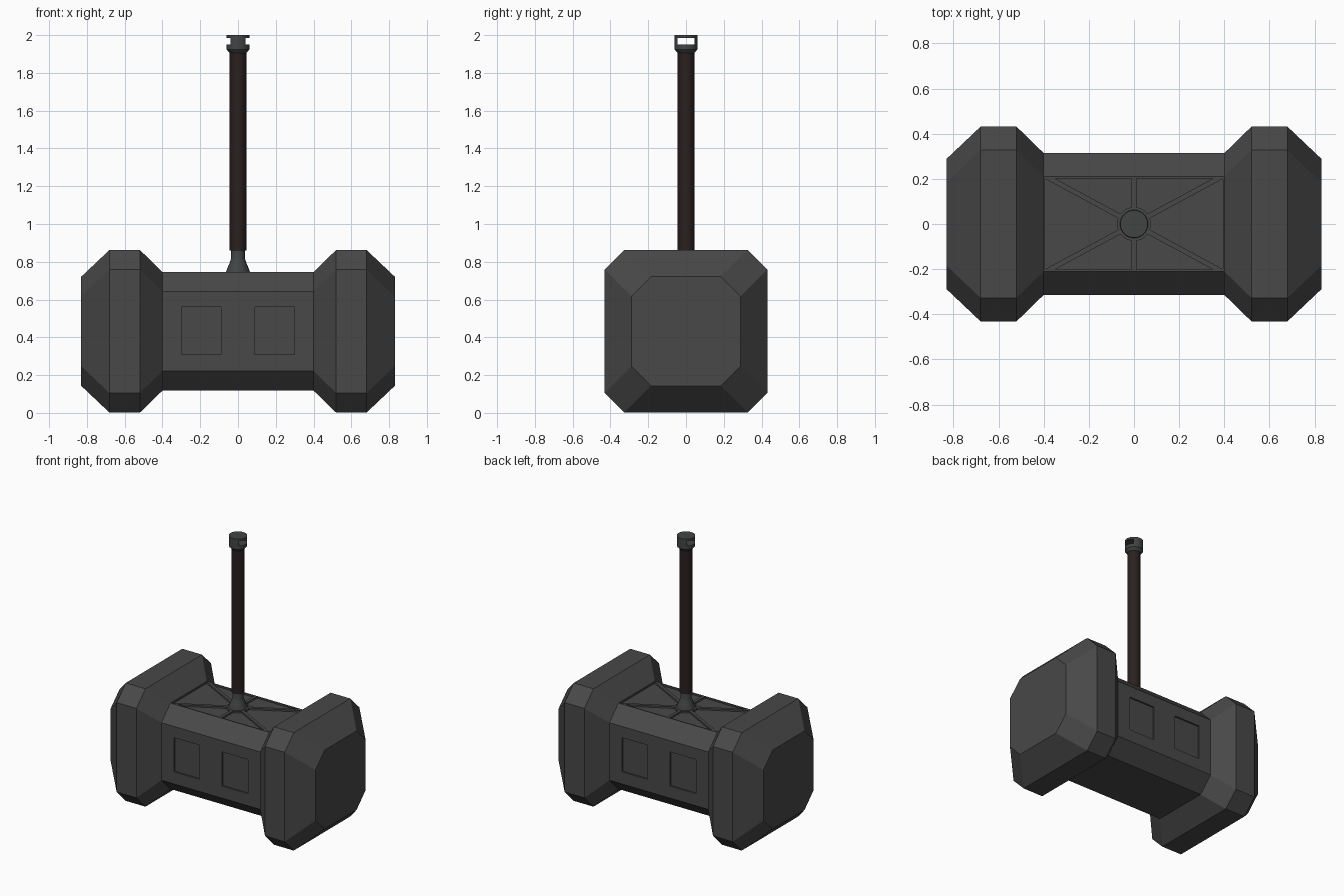
import bpy, bmesh
from math import pi, sin, cos, tan, asin, atan2, radians

cube = bpy.data.objects.get("Cube")
if cube:
    bpy.data.objects.remove(cube, do_unlink=True)


def material(name, color):
    m = bpy.data.materials.new(name)
    m.use_nodes = True
    m.diffuse_color = (*color, 1)
    m.node_tree.nodes["Principled BSDF"].inputs["Base Color"].default_value = (*color, 1)
    return m


stone = material("dark grey iron", (0.065, 0.065, 0.065))
metal = material("cool grey metal", (0.055, 0.06, 0.06))
leather = material("dark brown leather", (0.024, 0.014, 0.014))


def make_object(name, bm, mat=None):
    bmesh.ops.recalc_face_normals(bm, faces=bm.faces)
    mesh = bpy.data.meshes.new(name)
    bm.to_mesh(mesh)
    bm.free()
    obj = bpy.data.objects.new(name, mesh)
    bpy.context.collection.objects.link(obj)
    if mat:
        mesh.materials.append(mat)
    return obj


def activate(obj):
    bpy.ops.object.select_all(action="DESELECT")
    obj.select_set(True)
    bpy.context.view_layer.objects.active = obj


def loft(bm, rings):
    """Skin closed rings of points and cap both ends."""
    rows = [[bm.verts.new(p) for p in ring] for ring in rings]
    n = len(rows[0])
    for a, b in zip(rows, rows[1:]):
        for i in range(n):
            bm.faces.new((a[i], a[(i + 1) % n], b[(i + 1) % n], b[i]))
    bm.faces.new(rows[0][::-1])
    bm.faces.new(rows[-1])


def turned(name, profile, mat, sides=24):
    """Round part from (radius, height) pairs."""
    bm = bmesh.new()
    angles = [2 * pi * i / sides for i in range(sides)]
    loft(bm, [[(r * cos(a), r * sin(a), z) for a in angles] for r, z in profile])
    obj = make_object(name, bm, mat)
    activate(obj)
    bpy.ops.object.shade_smooth_by_angle(angle=radians(25))
    return obj


def cut(target, cutter):
    cutter.hide_render = True
    activate(target)
    mod = target.modifiers.new("cut", "BOOLEAN")
    mod.operation, mod.solver, mod.object = "DIFFERENCE", "EXACT", cutter
    bpy.ops.object.modifier_apply(modifier=mod.name)
    bpy.data.objects.remove(cutter, do_unlink=True)


def add_box(bm, x0, x1, y0, y1, z0, z1):
    loft(bm, [[(x0, y0, z), (x1, y0, z), (x1, y1, z), (x0, y1, z)] for z in (z0, z1)])


# Hammer head: chamfered square sections along x
MID = 0.432


def octagon(x, half, chamfer=0.104):
    f = half - chamfer
    corners = [(half, f), (f, half), (-f, half), (-half, f)]
    corners += [(-y, -z) for y, z in corners]
    return [(x, y, MID + z) for y, z in corners]


half_profile = [(0.40, 0.314), (0.52, 0.431), (0.68, 0.431), (0.83, 0.289)]
stations = [(-x, h) for x, h in reversed(half_profile)] + half_profile
bm = bmesh.new()
loft(bm, [octagon(x, h) for x, h in stations])
head = make_object("hammer_head", bm, stone)

# Recessed panels: six between the spokes on top, two on front and back
DEPTH, GAP, HUB, EDGE, REACH = 0.012, 0.011, 0.075, 0.202, 0.395
top = MID + 0.314
slant = atan2(0.2, 0.37)
rise = GAP / cos(slant)
margin = asin(GAP / HUB)


def arc(start, end, steps=6):
    return [(HUB * cos(start + (end - start) * i / steps),
             HUB * sin(start + (end - start) * i / steps)) for i in range(steps + 1)]


side_y = REACH * tan(slant) - rise
side_panel = arc(slant - margin, margin - slant) + [(REACH, -side_y), (REACH, side_y)]
corner_panel = arc(slant + margin, pi / 2 - margin)
corner_panel += [(GAP, EDGE), ((EDGE - rise) / tan(slant), EDGE)]

bm = bmesh.new()
for sx in (-1, 1):
    outlines = [[(sx * x, y) for x, y in side_panel]]
    outlines += [[(sx * x, sy * y) for x, y in corner_panel] for sy in (-1, 1)]
    for outline in outlines:
        loft(bm, [[(x, y, z) for x, y in outline] for z in (top - DEPTH, top + 0.01)])
    xs = sorted((sx * 0.09, sx * 0.30))
    for sy in (-1, 1):
        ys = sorted((sy * (0.314 - DEPTH), sy * 0.33))
        add_box(bm, *xs, *ys, 0.31, 0.56)
cut(head, make_object("panel_cutter", bm))

# Collar, wrapped handle and slotted pommel
turned("handle_collar", [(0.064, top - 0.01), (0.062, top + 0.005), (0.042, 0.80),
                         (0.036, 0.82), (0.036, 0.87)], metal)
turned("handle", [(0.044, 0.86), (0.044, 1.91)], leather)
pommel = turned("pommel", [(0.044, 1.905), (0.061, 1.925), (0.061, 2.0)], metal)
bm = bmesh.new()
add_box(bm, -0.1, 0.1, -0.045, 0.045, 1.95, 1.985)
cut(pommel, make_object("slot_cutter", bm))
